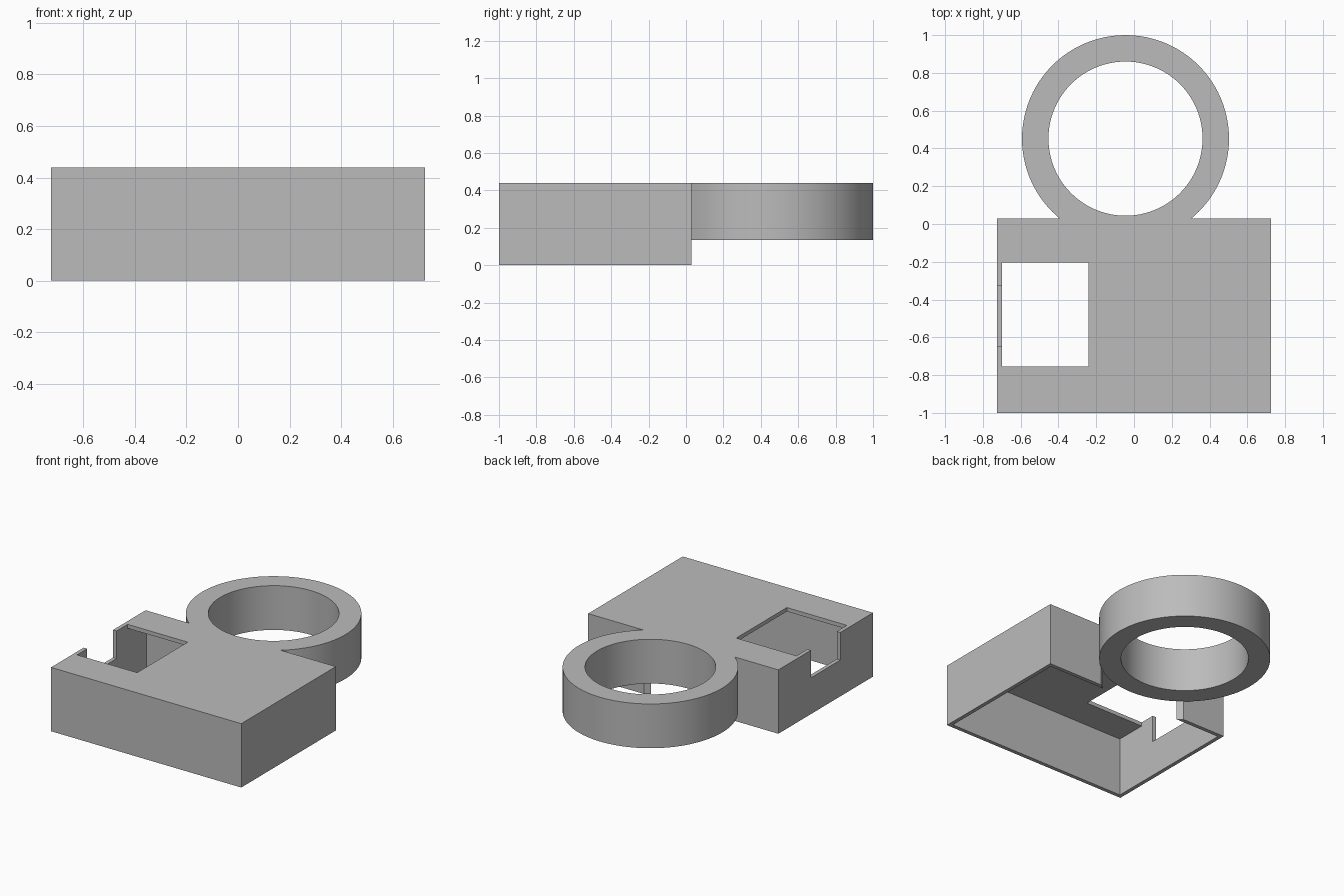
import bpy
import bmesh
import math
from mathutils import Matrix, Vector

if "Cube" in bpy.data.objects:
    bpy.data.objects.remove(bpy.data.objects["Cube"], do_unlink=True)

WIDTH, FRONT, BACK, HEIGHT, WALL = 0.725, -1.0, 0.03, 0.44, 0.027
RING_CENTRE, RING_OUTER, RING_INNER, RING_BASE = (-0.045, 0.452), 0.548, 0.408, 0.135

grey = bpy.data.materials.new("plain grey")
grey.use_nodes = True
grey.diffuse_color = (0.5, 0.5, 0.5, 1)
grey.node_tree.nodes["Principled BSDF"].inputs["Base Color"].default_value = grey.diffuse_color


def add_object(name, bm):
    mesh = bpy.data.meshes.new(name)
    bm.to_mesh(mesh)
    bm.free()
    mesh.materials.append(grey)
    obj = bpy.data.objects.new(name, mesh)
    bpy.context.collection.objects.link(obj)
    return obj


def box(name, low, high):
    low, high = Vector(low), Vector(high)
    bm = bmesh.new()
    bmesh.ops.create_cube(bm, size=1, matrix=Matrix.Translation((low + high) / 2)
                          @ Matrix.Diagonal((*(high - low), 1)))
    return add_object(name, bm)


def cylinder(name, radius, bottom, top):
    bm = bmesh.new()
    bmesh.ops.create_cone(bm, cap_ends=True, segments=96, radius1=radius, radius2=radius,
                          depth=top - bottom,
                          matrix=Matrix.Translation((*RING_CENTRE, (bottom + top) / 2)))
    return add_object(name, bm)


def combine(target, other, operation):
    mod = target.modifiers.new(operation, 'BOOLEAN')
    mod.operation, mod.solver, mod.object = operation, 'EXACT', other
    bpy.ops.object.select_all(action='DESELECT')
    bpy.context.view_layer.objects.active = target
    target.select_set(True)
    bpy.ops.object.modifier_apply(modifier=mod.name)
    bpy.data.objects.remove(other, do_unlink=True)


# Box shell, open underneath
inner = WIDTH - WALL
housing = box("housing", (-WIDTH, FRONT, 0), (WIDTH, BACK, HEIGHT))
combine(housing, box("cavity", (-inner, FRONT + WALL, -0.1),
                     (inner, BACK - WALL, HEIGHT - WALL)), 'DIFFERENCE')

# Rectangular opening in the lid, and the notch in the side wall beside it
combine(housing, box("lid_opening", (-inner, -0.755, 0.3), (-0.24, -0.205, 0.6)), 'DIFFERENCE')
combine(housing, box("side_notch", (-0.8, -0.645, 0.25), (-0.65, -0.325, 0.6)), 'DIFFERENCE')

# Back wall is cleared beneath the ring
combine(housing, cylinder("ring_clearance", RING_OUTER - 0.003, -0.1, 0.2), 'DIFFERENCE')

# Ring joined to the back of the housing
ring = cylinder("ring", RING_OUTER, RING_BASE, HEIGHT)
combine(ring, cylinder("ring_bore", RING_INNER, -0.1, 0.6), 'DIFFERENCE')
combine(housing, ring, 'UNION')

bpy.ops.object.shade_smooth_by_angle(angle=math.radians(30))
